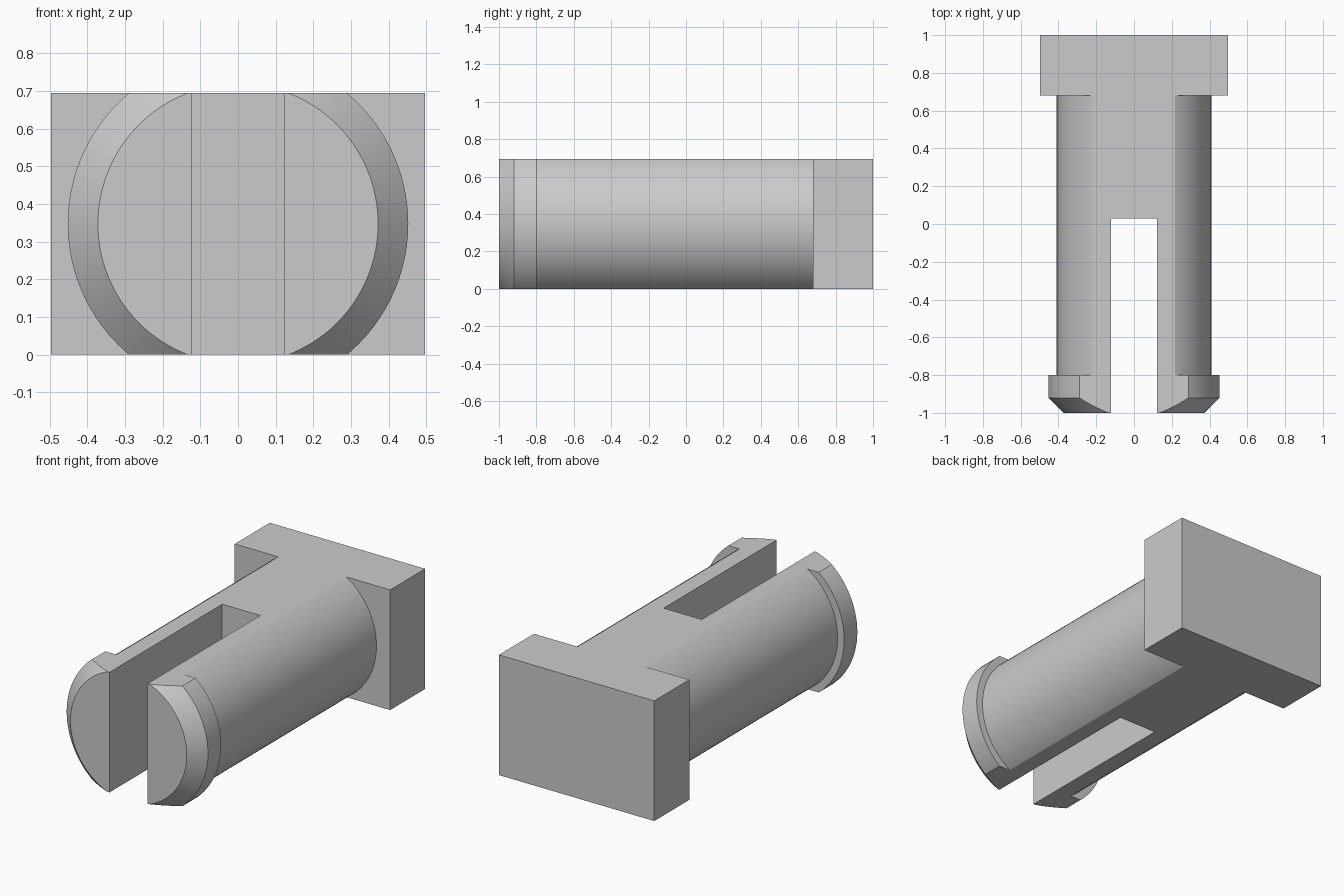
import bpy, bmesh
from math import radians
from mathutils import Matrix, Vector

if "Cube" in bpy.data.objects:
    bpy.data.objects.remove(bpy.data.objects["Cube"], do_unlink=True)

HEIGHT = 0.695
MID = HEIGHT / 2

grey = bpy.data.materials.new("plain grey")
grey.use_nodes = True
colour = (0.6, 0.6, 0.6, 1)
grey.diffuse_color = colour
grey.node_tree.nodes["Principled BSDF"].inputs["Base Color"].default_value = colour


def make_object(name, bm):
    bmesh.ops.recalc_face_normals(bm, faces=bm.faces)
    mesh = bpy.data.meshes.new(name)
    bm.to_mesh(mesh)
    bm.free()
    mesh.materials.append(grey)
    obj = bpy.data.objects.new(name, mesh)
    bpy.context.collection.objects.link(obj)
    return obj


def box(name, x, y0, y1, z0, z1):
    bm = bmesh.new()
    bmesh.ops.create_cube(bm, size=1)
    bmesh.ops.scale(bm, vec=(2 * x, y1 - y0, z1 - z0), verts=bm.verts)
    bmesh.ops.translate(bm, vec=(0, (y0 + y1) / 2, (z0 + z1) / 2), verts=bm.verts)
    return make_object(name, bm)


def combine(obj, other, operation):
    mod = obj.modifiers.new(operation.lower(), "BOOLEAN")
    mod.operation = operation
    mod.solver = "EXACT"
    mod.object = other
    bpy.context.view_layer.objects.active = obj
    bpy.ops.object.modifier_apply(modifier=mod.name)
    bpy.data.objects.remove(other, do_unlink=True)


# Round shaft with a chamfered snap lip, turned around the y axis
profile = [(0, -1), (0.372, -1), (0.452, -0.92), (0.452, -0.8),
           (0.41, -0.8), (0.41, 0.8), (0, 0.8)]
bm = bmesh.new()
verts = [bm.verts.new((r, y, MID)) for r, y in profile]
edges = [bm.edges.new(pair) for pair in zip(verts, verts[1:])]
bmesh.ops.spin(bm, geom=verts + edges, cent=(0, 0, MID), axis=(0, 1, 0),
               angle=radians(360), steps=96)
bmesh.ops.remove_doubles(bm, verts=bm.verts, dist=0.0001)

# Flats on the top and bottom
for z, side in ((0, -1), (HEIGHT, 1)):
    bmesh.ops.bisect_plane(bm, geom=bm.verts[:] + bm.edges[:] + bm.faces[:],
                           plane_co=(0, 0, z), plane_no=(0, 0, side), clear_outer=True)
    rim = [e for e in bm.edges if e.is_boundary]
    bmesh.ops.contextual_create(bm, geom=rim)
pin = make_object("snap_pin", bm)

# Slot between the two prongs, then the rectangular head
combine(pin, box("slot_cutter", 0.122, -1.2, 0.03, -0.2, HEIGHT + 0.2), "DIFFERENCE")
combine(pin, box("head", 0.497, 0.68, 1, 0, HEIGHT), "UNION")

# Merge flat areas and smooth only the round surfaces
bm = bmesh.new()
bm.from_mesh(pin.data)
bmesh.ops.remove_doubles(bm, verts=bm.verts, dist=0.0001)
bmesh.ops.dissolve_limit(bm, angle_limit=radians(0.5), verts=bm.verts, edges=bm.edges)
bm.to_mesh(pin.data)
bm.free()
bpy.ops.object.select_all(action="DESELECT")
pin.select_set(True)
bpy.context.view_layer.objects.active = pin
bpy.ops.object.shade_smooth_by_angle(angle=radians(25))
